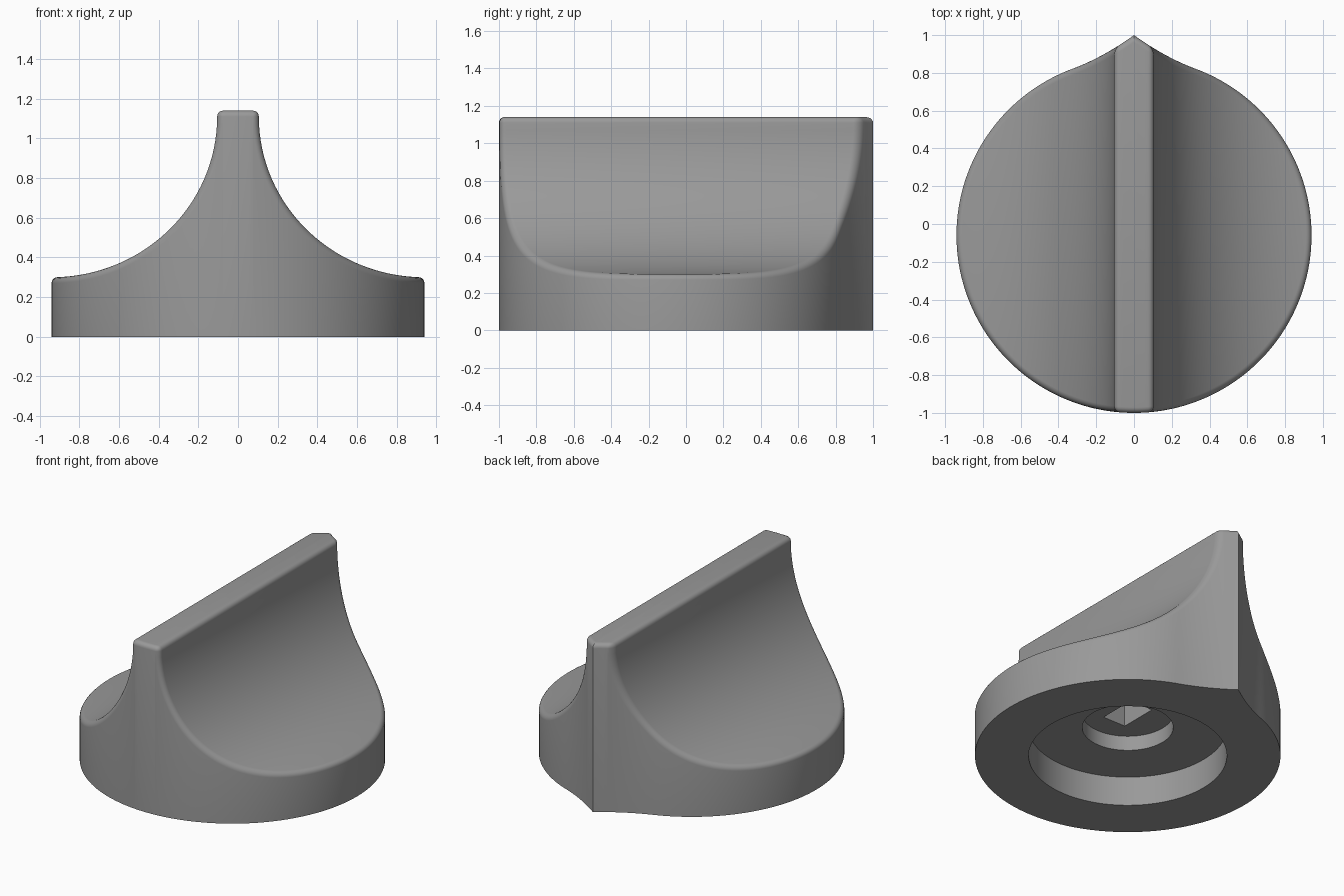
import bpy, bmesh, math

if "Cube" in bpy.data.objects:
    bpy.data.objects.remove(bpy.data.objects["Cube"])

R, CY = 0.94, -0.06            # round body radius and centre
TOP, BASE, GRIP = 1.14, 0.30, 0.105   # grip height, rim height, grip half width
F = 0.03                       # edge rounding radius
RX, RZ = R - GRIP, TOP - F - BASE     # scooped side radii
STEPS, ARC, CORNER = 5, 48, 5


def back_y(x, d):
    """Rear outline inset by d: round body with a concave pointer tip."""
    if x < 0.33:
        slope = -0.72 + 2 * 0.5289 * x
        return 1 - 0.72 * x + 0.5289 * x * x - d * math.hypot(1, slope)
    return CY + math.sqrt(max((R - d) ** 2 - x * x, 0))


def front_y(x, d):
    return CY - math.sqrt(max((R - d) ** 2 - x * x, 0))


def half_profile(d, e):
    """Half cross-section sunk by e, ending on the outline inset by d."""
    c, zc = GRIP - F, TOP - F
    pts = [(c * i / 4, TOP - e) for i in range(4)]
    for i in range(CORNER):
        a = math.pi / 2 * (1 - i / CORNER)
        pts.append((c + (F - e) * math.cos(a), zc + (F - e) * math.sin(a)))
    end = math.acos(d / (RX + e))
    for i in range(ARC + 1):
        p = end * math.sin(math.pi / 2 * i / ARC)
        pts.append((R - (RX + e) * math.cos(p), zc - (RZ + e) * math.sin(p)))
    pts[-1] = (R - d, pts[-1][1])
    return pts


# Knob body: wall, rounded rim and scooped grip
bm = bmesh.new()
for side in (1, -1):
    fronts, backs = [], []
    for k in range(-1, STEPS + 1):
        a = math.pi / 2 * max(k, 0) / STEPS
        d, e = F * (1 - math.cos(a)), F * (1 - math.sin(a))
        prof = [(x, 0 if k < 0 else z) for x, z in half_profile(d, e)]
        fronts.append([bm.verts.new((side * x, front_y(x, d), z)) for x, z in prof])
        backs.append([bm.verts.new((side * x, back_y(x, d), z)) for x, z in prof])
    strips = [p for rows in (fronts, backs) for p in zip(rows, rows[1:])]
    strips += [(fronts[-1], backs[-1]), (fronts[0], backs[0])]
    for p, q in strips:
        for j in range(len(p) - 1):
            bm.faces.new((p[j], p[j + 1], q[j + 1], q[j]))
bmesh.ops.remove_doubles(bm, verts=bm.verts, dist=2e-5)
bmesh.ops.dissolve_degenerate(bm, edges=bm.edges, dist=1e-6)
bmesh.ops.recalc_face_normals(bm, faces=bm.faces)
bmesh.ops.dissolve_faces(bm, faces=[f for f in bm.faces if all(v.co.z < 1e-6 for v in f.verts)])
mesh = bpy.data.meshes.new("knob_body")
bm.to_mesh(mesh)
bm.free()
knob = bpy.data.objects.new("knob_body", mesh)
bpy.context.collection.objects.link(knob)

grey = bpy.data.materials.new("grey_plastic")
grey.diffuse_color = (0.32, 0.32, 0.32, 1)
grey.use_nodes = True
grey.node_tree.nodes["Principled BSDF"].inputs["Base Color"].default_value = grey.diffuse_color
mesh.materials.append(grey)


def cut(cutter):
    """Subtract a helper from the knob and remove it."""
    cutter.hide_render = True
    mod = knob.modifiers.new("cut", 'BOOLEAN')
    mod.operation, mod.solver, mod.object = 'DIFFERENCE', 'EXACT', cutter
    bpy.ops.object.select_all(action='DESELECT')
    bpy.context.view_layer.objects.active = knob
    knob.select_set(True)
    bpy.ops.object.modifier_apply(modifier=mod.name)
    bpy.data.objects.remove(cutter)


# Underside: wide recess, collar hole, rectangular shaft socket
for radius, top in ((0.61, 0.2), (0.28, 0.3)):
    bpy.ops.mesh.primitive_cylinder_add(vertices=96, radius=radius, depth=top + 0.1,
                                        location=(0, CY, (top - 0.1) / 2))
    cut(bpy.context.object)
bpy.ops.mesh.primitive_cube_add(size=1, location=(0, CY, 0.3))
socket = bpy.context.object
socket.scale = (0.17, 0.26, 0.8)
bpy.context.view_layer.update()
cut(socket)

bpy.ops.object.select_all(action='DESELECT')
knob.select_set(True)
bpy.context.view_layer.objects.active = knob
bpy.ops.object.shade_smooth_by_angle(angle=math.radians(30))
